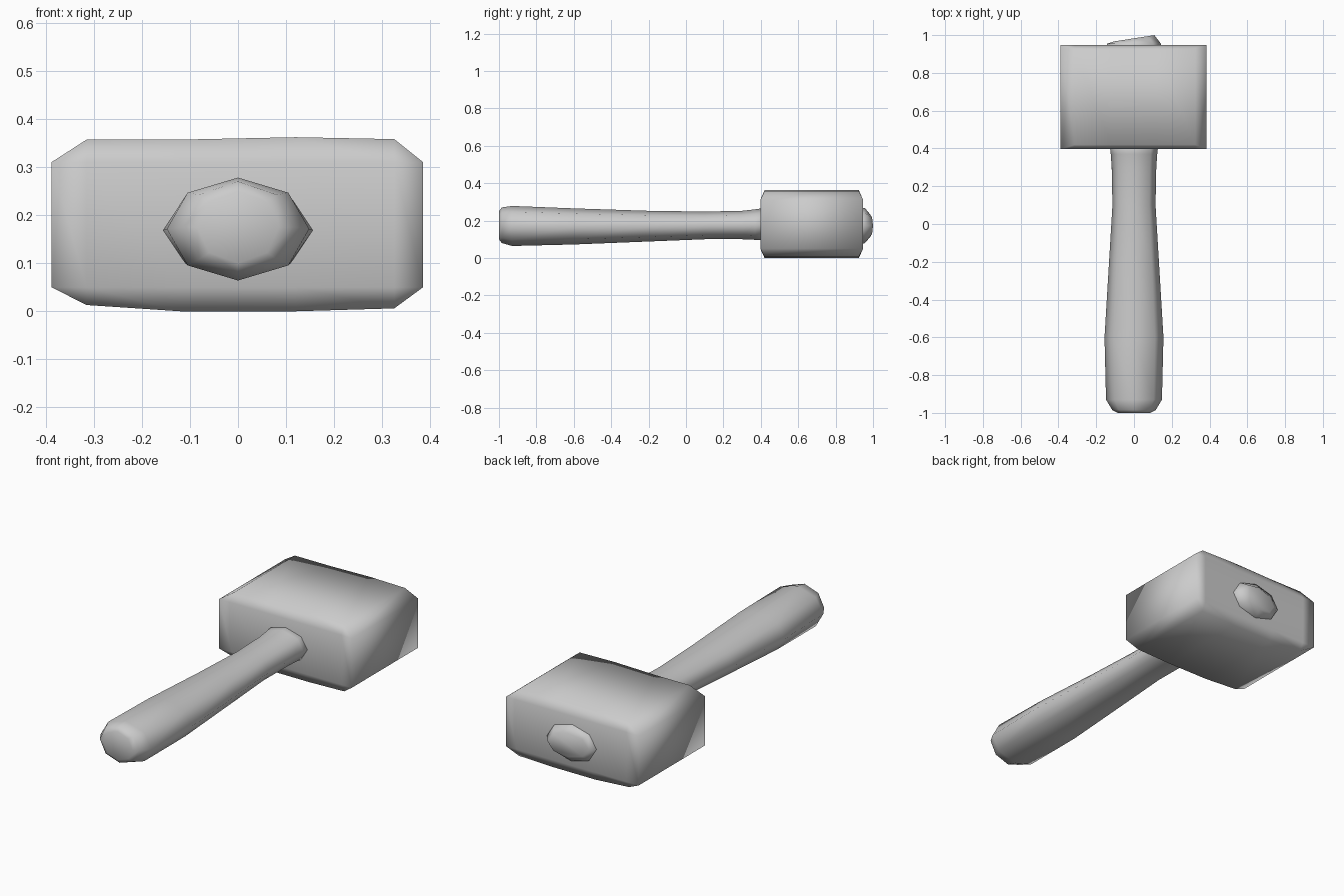
import bpy, bmesh
from math import cos, sin, pi

if "Cube" in bpy.data.objects:
    bpy.data.objects.remove(bpy.data.objects["Cube"])


def loft(name, rings):
    """Skin a row of equal-sized vertex rings and cap both ends."""
    bm = bmesh.new()
    rows = [[bm.verts.new(p) for p in ring] for ring in rings]
    n = len(rows[0])
    for a, b in zip(rows, rows[1:]):
        for i in range(n):
            j = (i + 1) % n
            bm.faces.new((a[i], a[j], b[j], b[i]))
    bm.faces.new(rows[0][::-1])
    bm.faces.new(rows[-1])
    bmesh.ops.remove_doubles(bm, verts=bm.verts[:], dist=0.0005)
    bmesh.ops.recalc_face_normals(bm, faces=bm.faces[:])
    for f in bm.faces:
        f.smooth = True
    mesh = bpy.data.meshes.new(name)
    bm.to_mesh(mesh)
    bm.free()
    obj = bpy.data.objects.new(name, mesh)
    bpy.context.collection.objects.link(obj)
    return obj


def octagon(y, rx, zlo, zhi, tilt=0.0):
    """Eight-sided oval ring across y; tilt slants it along x."""
    zc, rz = (zlo + zhi) / 2, (zhi - zlo) / 2
    pts = []
    for i in range(8):
        a = i * pi / 4
        x = rx * cos(a)
        pts.append((x, y + tilt * x, zc + rz * sin(a)))
    return pts


def head_section(x, zlo, zhi, inset):
    """Slice of the head: straight sides with a narrowed top and bottom."""
    y0, y1, s0, s1 = 0.397, 0.947, 0.05, 0.31
    return [(x, y0, s0), (x, y0 + inset, zlo), (x, y1 - inset, zlo), (x, y1, s0),
            (x, y1, s1), (x, y1 - inset, zhi), (x, y0 + inset, zhi), (x, y0, s1)]


# Mallet head, bevelled above and below, with upright square corners
loft("mallet_head", [head_section(*s) for s in (
    (-0.388, 0.05, 0.31, 0.0),
    (-0.315, 0.013, 0.357, 0.023),
    (-0.12, 0.0, 0.357, 0.023),
    (0.12, 0.0, 0.362, 0.023),
    (0.325, 0.006, 0.358, 0.023),
    (0.385, 0.05, 0.31, 0.0))])

# Handle: swollen grip, narrow neck, slight flare at the head
loft("handle", [octagon(*s) for s in (
    (-1.0, 0.085, 0.10, 0.25),
    (-0.985, 0.115, 0.08, 0.27),
    (-0.93, 0.148, 0.064, 0.278),
    (-0.6, 0.156, 0.072, 0.265),
    (-0.2, 0.132, 0.088, 0.252),
    (0.1, 0.114, 0.1, 0.248),
    (0.3, 0.118, 0.1, 0.252),
    (0.37, 0.123, 0.097, 0.26),
    (0.45, 0.132, 0.09, 0.272))])

# Handle end showing through the far face, cut on a slant
loft("handle_tip", [octagon(*s) for s in (
    (0.9, 0.142, 0.078, 0.268),
    (0.955, 0.142, 0.078, 0.268),
    (0.983, 0.108, 0.11, 0.235, 0.155))])
